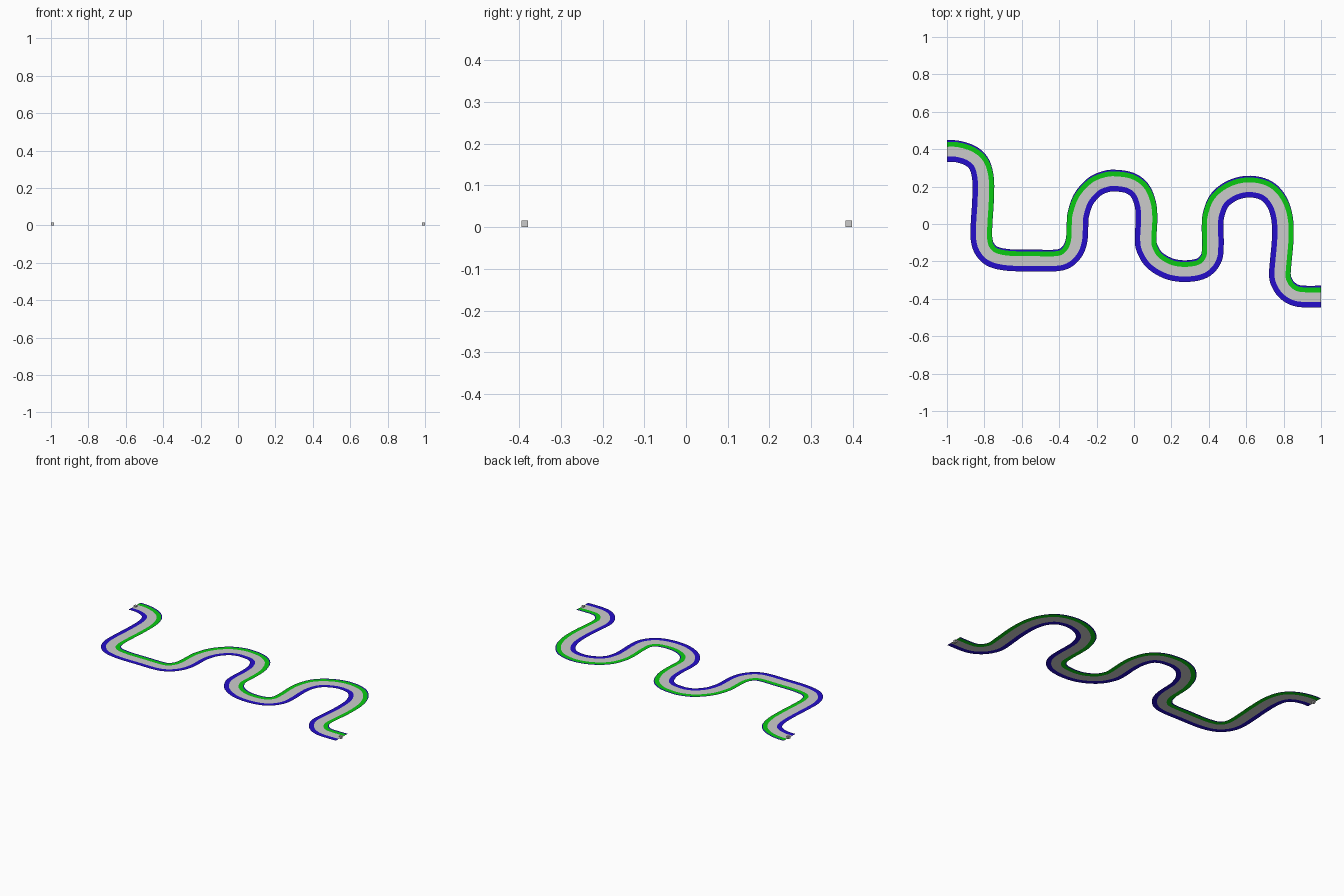
import bpy, bmesh
from mathutils import Vector

if "Cube" in bpy.data.objects:
    bpy.data.objects.remove(bpy.data.objects["Cube"])


def material(name, rgb):
    m = bpy.data.materials.new(name)
    m.diffuse_color = (*rgb, 1)
    m.use_nodes = True
    m.node_tree.nodes["Principled BSDF"].inputs["Base Color"].default_value = m.diffuse_color
    return m


GREY = material("light grey", (0.6, 0.6, 0.6))
BLUE = material("deep blue", (0.018, 0.004, 0.6))
GREEN = material("bright green", (0.003, 0.6, 0.006))

# centre line of the winding track, left end to right end
PATH = [(-1, .39), (-.945, .388), (-.875, .365), (-.828, .32), (-.807, .24),
        (-.807, .13), (-.815, 0), (-.815, -.08), (-.797, -.135), (-.752, -.175),
        (-.665, -.193), (-.53, -.195), (-.42, -.195), (-.365, -.18), (-.325, -.138),
        (-.306, -.08), (-.302, 0), (-.297, .055), (-.268, .135), (-.21, .2),
        (-.15, .227), (-.1, .232), (-.025, .22), (.03, .18), (.06, .108),
        (.067, .027), (.062, -.08), (.072, -.135), (.112, -.195), (.19, -.24),
        (.28, -.252), (.365, -.235), (.413, -.182), (.422, -.107), (.42, -.015),
        (.427, .055), (.46, .13), (.532, .182), (.62, .2), (.708, .178),
        (.765, .115), (.792, .027), (.795, -.08), (.786, -.187), (.78, -.265),
        (.788, -.308), (.82, -.355), (.88, -.385), (1, -.388)]
HALF, Z, STEPS = 0.058, 0.009, 6


def smooth_path(points):
    """Catmull-Rom samples of position and tangent through the points."""
    p = [Vector(q) for q in points]
    p = [p[0] - Vector((.05, 0))] + p + [p[-1] + Vector((.05, 0))]
    out = []
    for i in range(1, len(p) - 2):
        a, b, c, d = p[i - 1:i + 3]
        last = i == len(p) - 3
        for s in range(STEPS + last):
            t = s / STEPS
            pos = .5 * (2 * b + (c - a) * t + (2 * a - 5 * b + 4 * c - d) * t**2
                        + (3 * b - a - 3 * c + d) * t**3)
            tan = .5 * ((c - a) + 2 * (2 * a - 5 * b + 4 * c - d) * t
                        + 3 * (3 * b - a - 3 * c + d) * t**2)
            out.append((pos, tan.normalized()))
    return out


# flat ribbon: blue edge, grey road, green stripe, thin blue outer rim
bm = bmesh.new()
rows = []
for pos, tan in smooth_path(PATH):
    n = Vector((-tan.y, tan.x))
    rim = 0.001 + 0.008 * max(0, n.y)
    offsets = (-HALF, -HALF + .029, HALF - rim - .026, HALF - rim, HALF)
    rows.append([bm.verts.new((*(pos + n * o), Z)) for o in offsets])
for r0, r1 in zip(rows, rows[1:]):
    for k, slot in enumerate((1, 0, 2, 1)):
        f = bm.faces.new((r0[k], r1[k], r1[k + 1], r0[k + 1]))
        f.material_index = slot
        f.normal_update()
        if f.normal.z < 0:
            f.normal_flip()
me = bpy.data.meshes.new("winding_track")
bm.to_mesh(me)
bm.free()
for m in (GREY, BLUE, GREEN):
    me.materials.append(m)
bpy.context.collection.objects.link(bpy.data.objects.new("winding_track", me))

# small end blocks
for name, x, y in (("start_block", -.992, .39), ("end_block", .992, -.386)):
    bpy.ops.mesh.primitive_cube_add(size=1, location=(x, y, .008))
    block = bpy.context.object
    block.name = name
    block.scale = (.016, .016, .016)
    block.data.materials.append(GREY)
